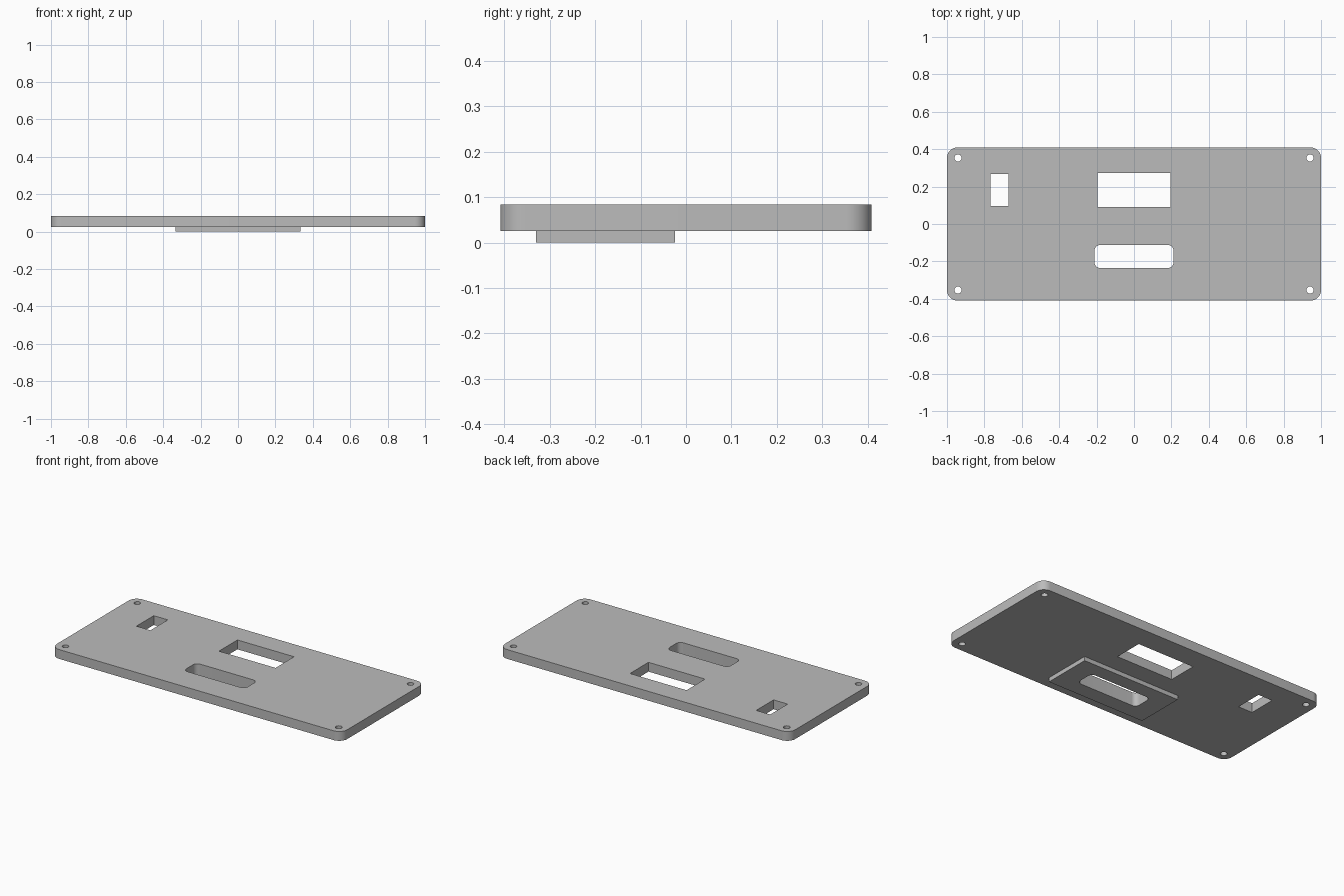
import bpy
import bmesh
import math

cube = bpy.data.objects.get("Cube")
if cube:
    bpy.data.objects.remove(cube, do_unlink=True)

grey = bpy.data.materials.new("plain_grey")
grey.use_nodes = True
grey.diffuse_color = (0.5, 0.5, 0.5, 1)
grey.node_tree.nodes["Principled BSDF"].inputs["Base Color"].default_value = (0.5, 0.5, 0.5, 1)

TOP, UNDERSIDE = 0.084, 0.026


def rounded_outline(x0, x1, y0, y1, radius, steps=10):
    """Counter-clockwise rectangle with optional round corners."""
    if radius == 0:
        return [(x0, y0), (x1, y0), (x1, y1), (x0, y1)]
    centres = [(x1 - radius, y1 - radius), (x0 + radius, y1 - radius),
               (x0 + radius, y0 + radius), (x1 - radius, y0 + radius)]
    points = []
    for corner, (cx, cy) in enumerate(centres):
        for i in range(steps + 1):
            a = math.pi / 2 * (corner + i / steps)
            points.append((cx + radius * math.cos(a), cy + radius * math.sin(a)))
    return points


def circle_outline(cx, cy, radius, sides=32):
    angles = [math.tau * i / sides for i in range(sides)]
    return [(cx + radius * math.cos(a), cy + radius * math.sin(a)) for a in angles]


def prism(name, outline, z0, z1):
    bm = bmesh.new()
    face = bm.faces.new([bm.verts.new((x, y, z0)) for x, y in outline])
    raised = bmesh.ops.extrude_face_region(bm, geom=[face])["geom"]
    verts = [v for v in raised if isinstance(v, bmesh.types.BMVert)]
    bmesh.ops.translate(bm, verts=verts, vec=(0, 0, z1 - z0))
    bmesh.ops.recalc_face_normals(bm, faces=bm.faces)
    mesh = bpy.data.meshes.new(name)
    bm.to_mesh(mesh)
    bm.free()
    mesh.materials.append(grey)
    obj = bpy.data.objects.new(name, mesh)
    bpy.context.collection.objects.link(obj)
    return obj


def combine(target, tool, operation):
    mod = target.modifiers.new(tool.name, "BOOLEAN")
    mod.operation = operation
    mod.solver = "EXACT"
    mod.object = tool
    bpy.context.view_layer.objects.active = target
    bpy.ops.object.modifier_apply(modifier=mod.name)
    bpy.data.objects.remove(tool, do_unlink=True)


# Main plate with the raised pad under it
plate = prism("cover_plate", rounded_outline(-1, 1, -0.409, 0.409, 0.055), UNDERSIDE, TOP)
pad = prism("underside_pad", rounded_outline(-0.335, 0.335, -0.33, -0.024, 0), 0, 0.05)
combine(plate, pad, "UNION")

# Openings: wide window, small window, rounded slot, corner screw holes
openings = {
    "wide_window": rounded_outline(-0.195, 0.195, 0.091, 0.273, 0),
    "small_window": rounded_outline(-0.768, -0.671, 0.097, 0.268, 0),
    "rounded_slot": rounded_outline(-0.211, 0.211, -0.235, -0.112, 0.03),
}
for sx in (-1, 1):
    for sy in (-1, 1):
        openings[f"screw_hole_{sx}_{sy}"] = circle_outline(0.941 * sx, 0.353 * sy, 0.019)
for name, outline in openings.items():
    combine(plate, prism(name, outline, -0.1, 0.2), "DIFFERENCE")

# Smooth round walls, sharp edges kept
bpy.ops.object.select_all(action="DESELECT")
plate.select_set(True)
bpy.context.view_layer.objects.active = plate
bpy.ops.object.shade_smooth_by_angle(angle=math.radians(30))
